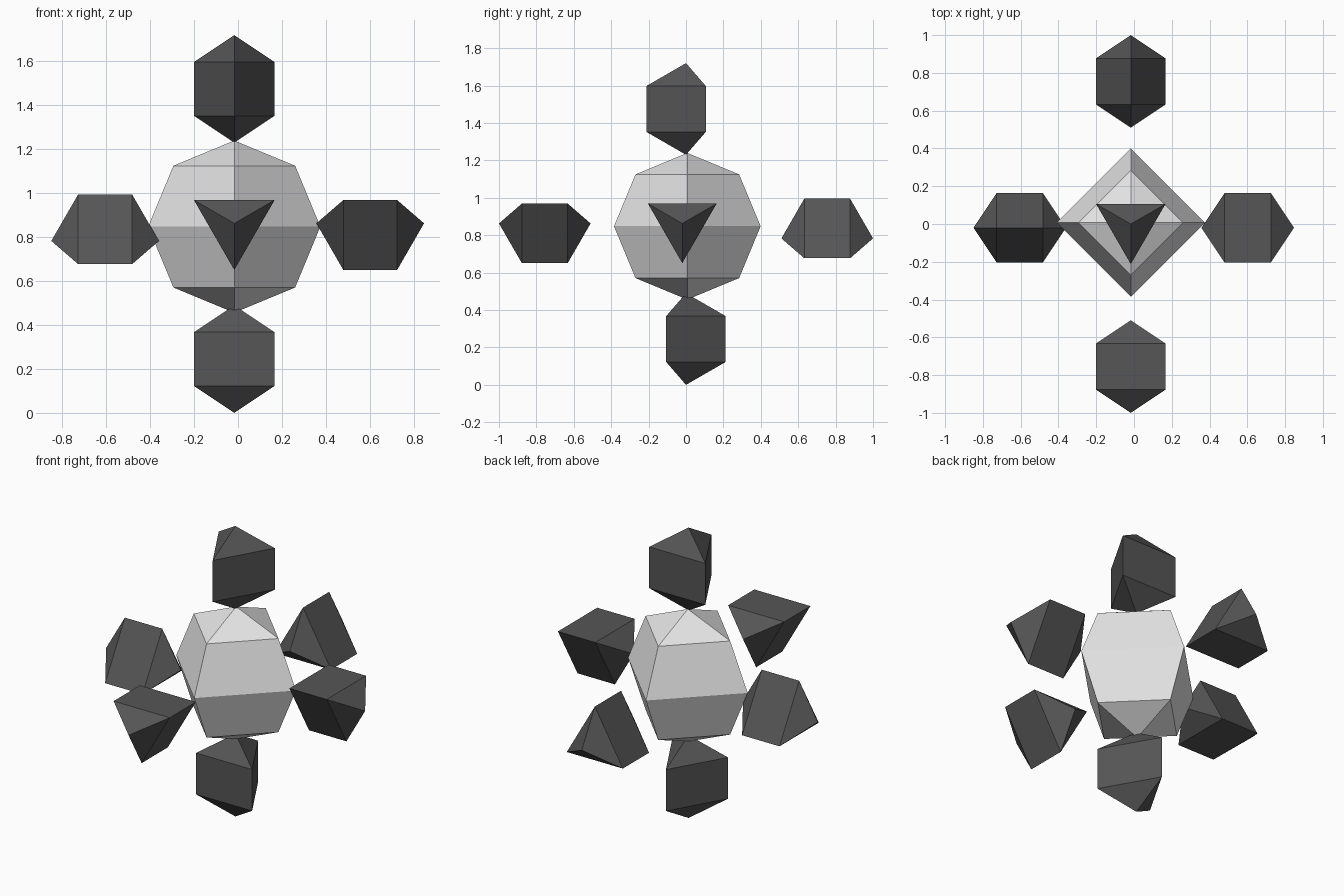
import bpy, bmesh, math
from mathutils import Vector

old = bpy.data.objects.get("Cube")
if old:
    bpy.data.objects.remove(old, do_unlink=True)


def make_material(name, value):
    mat = bpy.data.materials.new(name)
    mat.use_nodes = True
    colour = (value, value, value, 1)
    mat.diffuse_color = colour
    mat.node_tree.nodes["Principled BSDF"].inputs["Base Color"].default_value = colour
    return mat


light_grey = make_material("light grey", 0.78)
dark_grey = make_material("dark grey", 0.092)


def faceted_ball(name, centre, axis, corner, radius, sides, bands, mat):
    """Low-poly ball with poles along axis and its first corner toward corner."""
    c, u, p = Vector(centre), Vector(axis), Vector(corner)
    q = u.cross(p)
    bm = bmesh.new()
    south = bm.verts.new(c - u * radius)
    north = bm.verts.new(c + u * radius)
    rings = []
    for b in range(1, bands):
        t = math.pi * b / bands
        ring = []
        for s in range(sides):
            a = math.tau * s / sides
            out = p * math.cos(a) + q * math.sin(a)
            ring.append(bm.verts.new(c + (out * math.sin(t) - u * math.cos(t)) * radius))
        rings.append(ring)
    for s in range(sides):
        n = (s + 1) % sides
        bm.faces.new((south, rings[0][n], rings[0][s]))
        bm.faces.new((north, rings[-1][s], rings[-1][n]))
        for low, high in zip(rings, rings[1:]):
            bm.faces.new((low[s], low[n], high[n], high[s]))
    bmesh.ops.recalc_face_normals(bm, faces=bm.faces)
    mesh = bpy.data.meshes.new(name)
    bm.to_mesh(mesh)
    bm.free()
    mesh.materials.append(mat)
    obj = bpy.data.objects.new(name, mesh)
    bpy.context.collection.objects.link(obj)
    return obj


X, Y, Z = Vector((1, 0, 0)), Vector((0, 1, 0)), Vector((0, 0, 1))

# Central four-sided body
faceted_ball("core", (-0.017, 0.007, 0.848), Z, X, 0.392, 4, 4, light_grey)

# Six three-sided satellites: name, centre, long axis, direction of the ridge
satellites = [
    ("front_satellite", (-0.017, -0.755, 0.863), -Y, -Z),
    ("back_satellite", (-0.017, 0.755, 0.783), Y, Z),
    ("left_satellite", (0.602, -0.02, 0.863), X, -Z),
    ("right_satellite", (-0.605, -0.02, 0.783), -X, Z),
    ("top_satellite", (-0.017, 0.0, 1.475), Z, -Y),
    ("bottom_satellite", (-0.017, 0.0, 0.245), -Z, Y),
]
for name, centre, axis, ridge in satellites:
    faceted_ball(name, centre, axis, ridge, 0.245, 3, 3, dark_grey)
